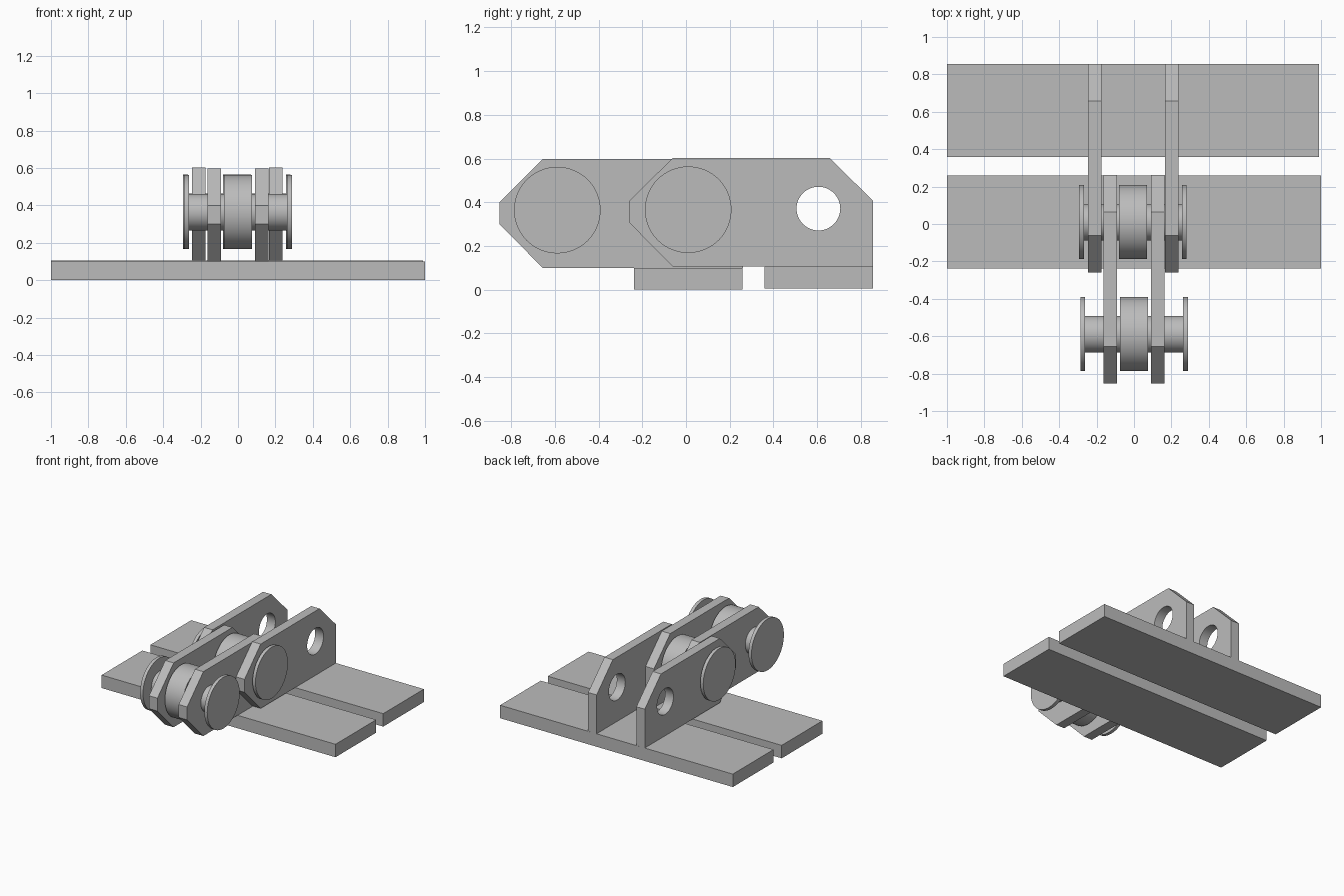
import bpy
import math
from mathutils import Matrix

default = bpy.data.objects.get("Cube")
if default:
    bpy.data.objects.remove(default, do_unlink=True)

steel = bpy.data.materials.new("grey_steel")
steel.use_nodes = True
GREY = (0.5, 0.5, 0.5, 1)
steel.diffuse_color = GREY
steel.node_tree.nodes["Principled BSDF"].inputs["Base Color"].default_value = GREY

# Local x, y, z become world y, z, x
SIDEWAYS = Matrix(((0, 0, 1, 0), (1, 0, 0, 0), (0, 1, 0, 0), (0, 0, 0, 1)))


def slat(name, x, y, z, length):
    bpy.ops.mesh.primitive_cube_add(size=1, location=(x, y, z))
    ob = bpy.context.object
    ob.name = name
    ob.scale = (length, 0.497, 0.1)
    ob.data.materials.append(steel)


def cylinder(name, x0, x1, y, z, radius):
    bpy.ops.mesh.primitive_cylinder_add(
        vertices=64, radius=radius, depth=x1 - x0,
        location=((x0 + x1) / 2, y, z), rotation=(0, math.pi / 2, 0))
    ob = bpy.context.object
    ob.name = name
    ob.data.materials.append(steel)
    bpy.ops.object.shade_smooth_by_angle(angle=math.radians(35))


def link_plate(name, x, pin_y, bottom, hole):
    # Chamfered side profile, nose at the front and square foot at the back
    outline = [(-0.265, 0.2), (-0.265, 0.3), (-0.067, 0.497), (0.652, 0.497),
               (0.85, 0.3), (0.85, 0), (-0.067, 0)]
    loops = [outline]
    if hole:
        loops.append([(0.6 + 0.1 * math.cos(a), 0.265 + 0.1 * math.sin(a))
                      for a in (math.tau * i / 48 for i in range(48))])
    curve = bpy.data.curves.new(name + "_profile", "CURVE")
    curve.dimensions = "2D"
    curve.fill_mode = "BOTH"
    curve.extrude = 0.036
    for points in loops:
        spline = curve.splines.new("POLY")
        spline.points.add(len(points) - 1)
        for p, (u, v) in zip(spline.points, points):
            p.co = (u, v, 0, 1)
        spline.use_cyclic_u = True
    source = bpy.data.objects.new(name + "_source", curve)
    bpy.context.collection.objects.link(source)
    graph = bpy.context.evaluated_depsgraph_get()
    mesh = bpy.data.meshes.new_from_object(source.evaluated_get(graph))
    bpy.data.objects.remove(source, do_unlink=True)
    mesh.transform(Matrix.Translation((x, pin_y, bottom)) @ SIDEWAYS)
    mesh.materials.clear()
    mesh.materials.append(steel)
    ob = bpy.data.objects.new(name, mesh)
    bpy.context.collection.objects.link(ob)
    bpy.context.view_layer.objects.active = ob
    bpy.ops.object.select_all(action="DESELECT")
    ob.select_set(True)
    bpy.ops.object.shade_smooth_by_angle(angle=math.radians(30))


def pin(name, x, y, z):
    cylinder(name + "_shaft", x - 0.27, x + 0.27, y, z, 0.098)
    cylinder(name + "_roller", x - 0.075, x + 0.075, y, z, 0.198)
    for side, s in (("right", -1), ("left", 1)):
        a, b = sorted((x + s * 0.262, x + s * 0.287))
        cylinder(f"{name}_{side}_cap", a, b, y, z, 0.198)


# Crosswise track slats
slat("front_slat", 0, 0.011, 0.05, 2.0)
slat("rear_slat", -0.005, 0.608, 0.056, 1.99)

# Narrow front link and wide rear link
for side, s in (("right", -1), ("left", 1)):
    link_plate(f"front_link_{side}", s * 0.127, -0.589, 0.1, False)
    link_plate(f"rear_link_{side}", -0.005 + s * 0.206, 0.006, 0.106, True)

# Pins with rollers and end caps
pin("front_pin", 0.001, -0.589, 0.364)
pin("rear_pin", -0.006, 0.01, 0.366)
